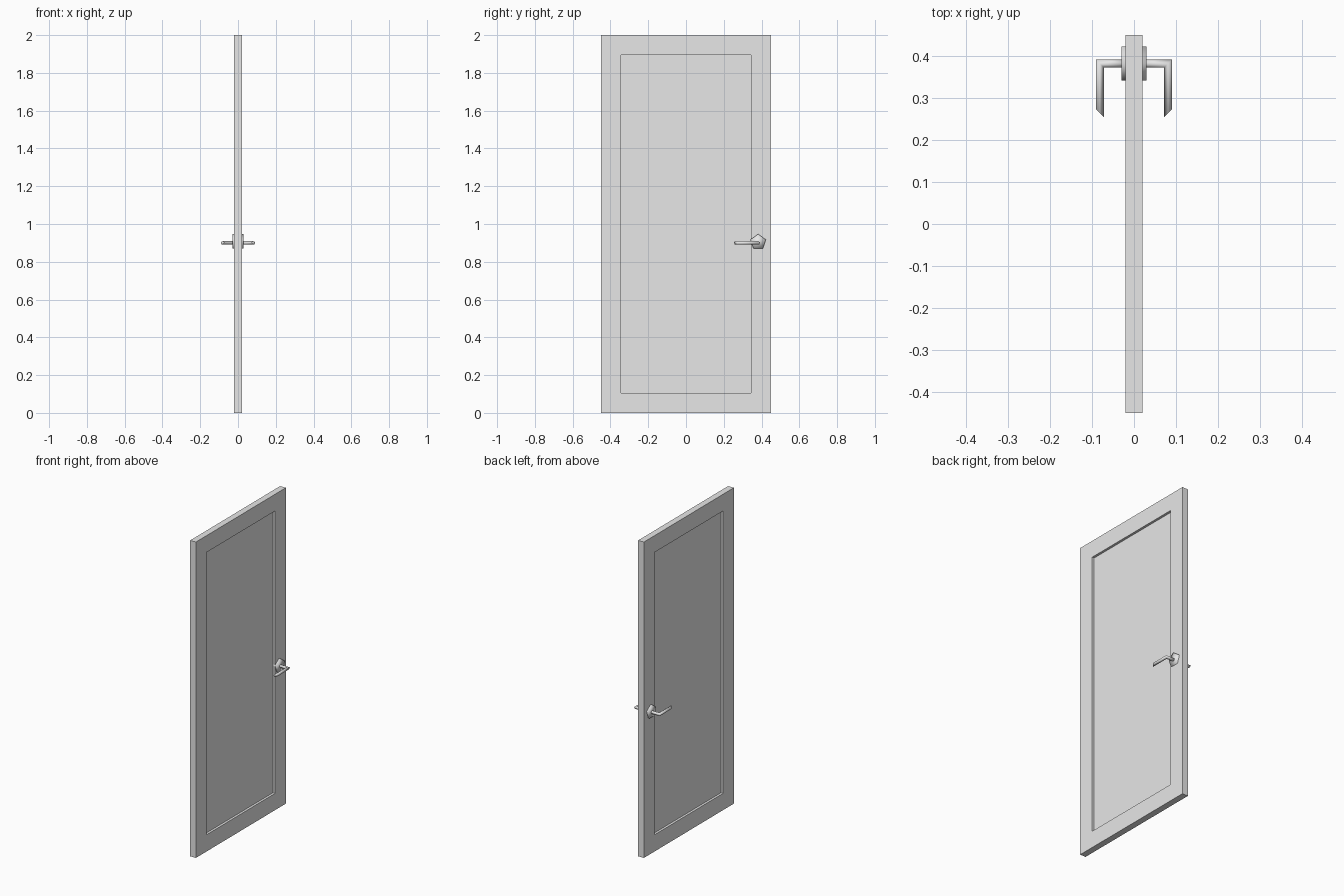
import bpy, bmesh, math
from mathutils import Vector

if "Cube" in bpy.data.objects:
    bpy.data.objects.remove(bpy.data.objects["Cube"])

def material(name, c):
    m = bpy.data.materials.new(name)
    m.diffuse_color = (c, c, c, 1)
    m.use_nodes = True
    m.node_tree.nodes["Principled BSDF"].inputs["Base Color"].default_value = m.diffuse_color
    return m

grey = material("light grey", 0.8)

def finish(name, bm, smooth=False):
    bmesh.ops.recalc_face_normals(bm, faces=bm.faces)
    me = bpy.data.meshes.new(name)
    bm.to_mesh(me)
    bm.free()
    me.materials.append(grey)
    if smooth:
        me.polygons.foreach_set("use_smooth", [True] * len(me.polygons))
    ob = bpy.data.objects.new(name, me)
    bpy.context.collection.objects.link(ob)
    return ob

def loft(name, rings):
    """Skin a list of equal-sized rings and cap both ends."""
    bm = bmesh.new()
    vs = [[bm.verts.new(p) for p in r] for r in rings]
    n = len(vs[0])
    for a, b in zip(vs, vs[1:]):
        for i in range(n):
            j = (i + 1) % n
            bm.faces.new((a[i], a[j], b[j], b[i]))
    bm.faces.new(vs[0])
    bm.faces.new(vs[-1])
    return finish(name, bm, True)

# door leaf with a sunk panel on both broad faces
bm = bmesh.new()
bmesh.ops.create_cube(bm, size=1)
for v in bm.verts:
    v.co = Vector((v.co.x * 0.04, v.co.y * 0.9, v.co.z * 2 + 1))
bm.normal_update()
for f in [f for f in bm.faces if abs(f.normal.x) > 0.9]:
    n = f.normal.copy()
    bmesh.ops.inset_individual(bm, faces=[f], thickness=0.15)
    r = bmesh.ops.extrude_discrete_faces(bm, faces=[f])
    for v in r["faces"][0].verts:
        v.co -= n * 0.015
finish("door_leaf", bm)

def pentagon(r):
    return [(r * math.sin(math.tau * i / 5), r * math.cos(math.tau * i / 5)) for i in range(5)]

# five-sided rosette through the leaf
HY = 0.382
loft("handle_rosette", [[(x, HY + a, 0.904 + b) for a, b in pentagon(0.0426)] for x in (-0.03, 0.03)])

# mitred five-sided lever on each side
for s, side in ((1, "right"), (-1, "left")):
    p = pentagon(0.01)
    loft("lever_" + side, [
        [(s * 0.015, HY + a, 0.9 + b) for a, b in p],
        [(s * (0.081 + a), HY + a, 0.9 + b) for a, b in p],
        [(s * (0.081 + a), 0.2635 + a, 0.9 + b) for a, b in p]])
